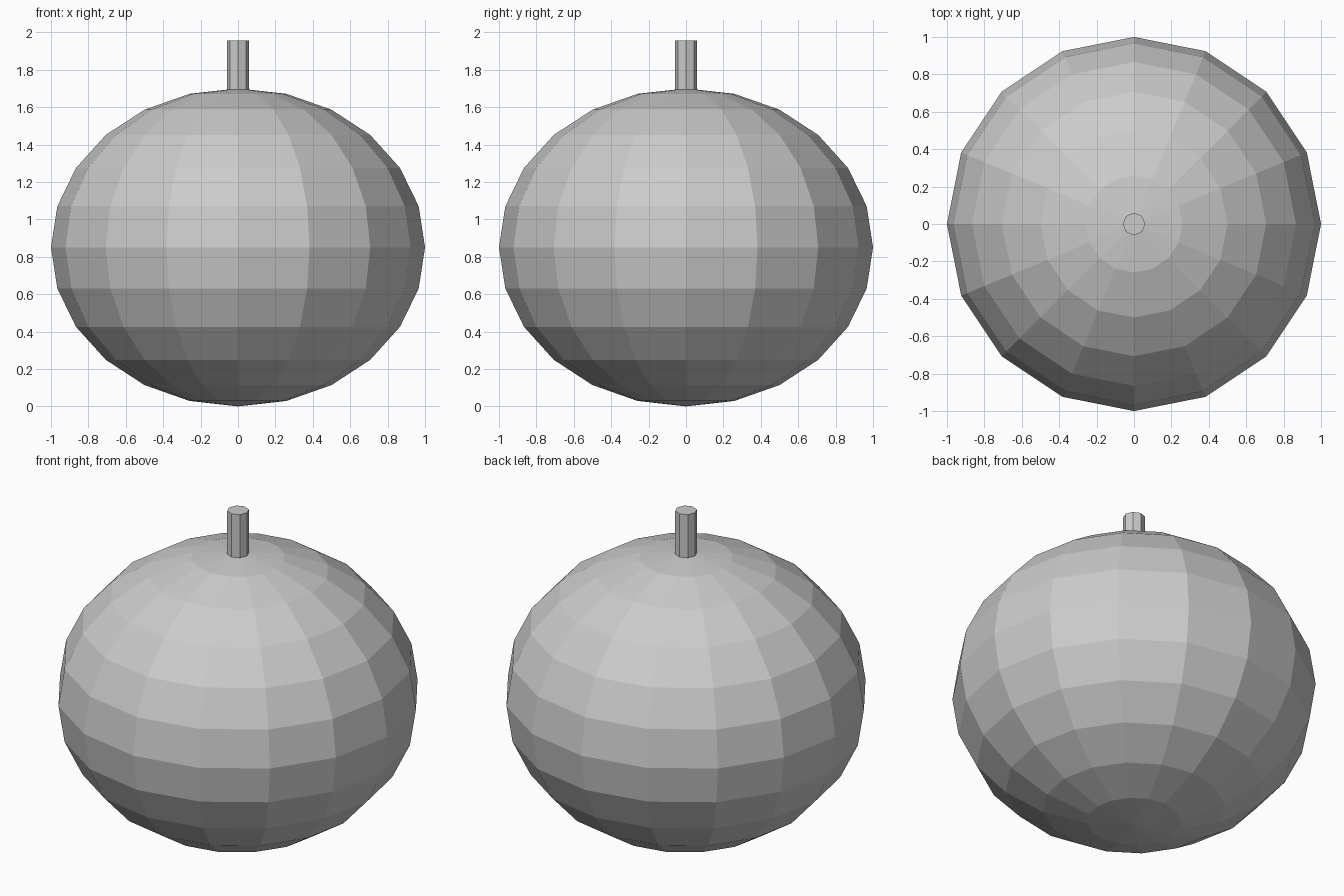
import bpy

if "Cube" in bpy.data.objects:
    bpy.data.objects.remove(bpy.data.objects["Cube"])

# Squashed round body
bpy.ops.mesh.primitive_uv_sphere_add(segments=16, ring_count=12, radius=1, location=(0, 0, 0.85))
body = bpy.context.object
body.name = "fruit_body"
body.scale = (1, 1, 0.85)

# Octagonal stem, sunk slightly into the body
top, bottom = 1.955, 1.655
bpy.ops.mesh.primitive_cylinder_add(vertices=8, radius=0.06, depth=top - bottom,
                                    location=(0, 0, (top + bottom) / 2))
stem = bpy.context.object
stem.name = "stem"
